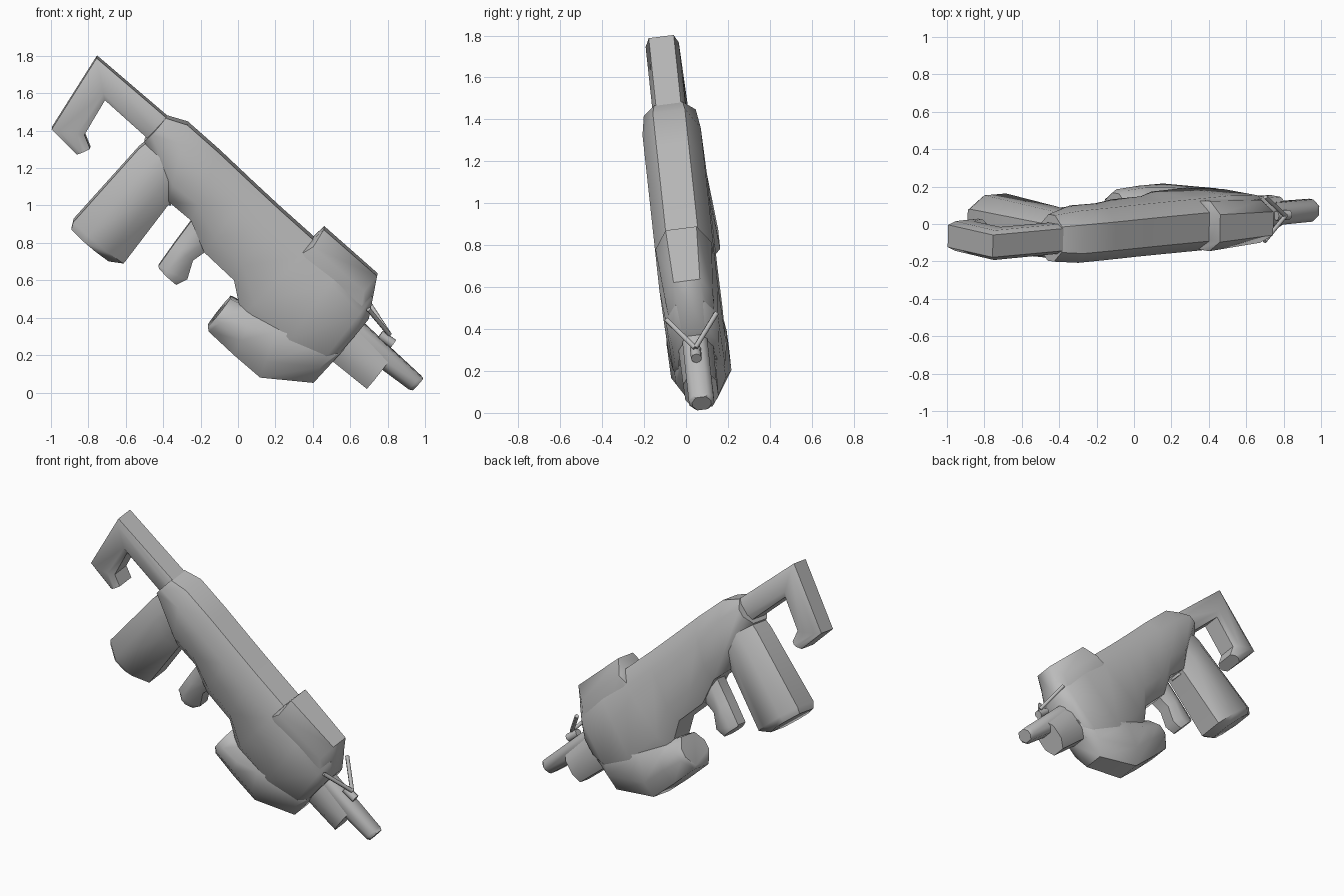
import bpy, bmesh, math
from mathutils import Vector

cube = bpy.data.objects.get("Cube")
if cube:
    bpy.data.objects.remove(cube, do_unlink=True)

grey = bpy.data.materials.new("plain grey")
grey.use_nodes = True
colour = (0.5, 0.5, 0.5, 1)
grey.diffuse_color = colour
grey.node_tree.nodes["Principled BSDF"].inputs["Base Color"].default_value = colour

# Every part is symmetric about one slightly tilted plane
NORMAL = Vector((0.02, 1, 0.13)).normalized()


def place(x, z, w=0.0):
    return Vector((x, 0.10 - 0.13 * z - 0.02 * x, z)) + NORMAL * w


def finish(name, bm, angle=50):
    bmesh.ops.recalc_face_normals(bm, faces=bm.faces)
    mesh = bpy.data.meshes.new(name)
    bm.to_mesh(mesh)
    bm.free()
    mesh.materials.append(grey)
    obj = bpy.data.objects.new(name, mesh)
    bpy.context.collection.objects.link(obj)
    bpy.ops.object.select_all(action='DESELECT')
    obj.select_set(True)
    bpy.context.view_layer.objects.active = obj
    bpy.ops.object.shade_smooth_by_angle(angle=math.radians(angle))
    return obj


def loft(name, stations, chamfer=0.08, flat=0.55):
    """Skin octagonal sections; a station is top x, z, bottom x, z, half width."""
    bm = bmesh.new()
    rings = []
    for ax, az, bx, bz, half in stations:
        c = min(0.35, chamfer / math.hypot(bx - ax, bz - az))
        side = [(0, flat), (c, 1), (1 - c, 1), (1, flat)]
        section = side + [(t, -w) for t, w in reversed(side)]
        rings.append([bm.verts.new(place(ax + (bx - ax) * t, az + (bz - az) * t, w * half))
                      for t, w in section])
    for r, s in zip(rings, rings[1:]):
        for i in range(8):
            j = (i + 1) % 8
            bm.faces.new((r[i], r[j], s[j], s[i]))
    bm.faces.new(rings[0])
    bm.faces.new(rings[-1])
    return finish(name, bm)


def rod(name, start, end, radius, sides=6):
    bm = bmesh.new()
    axis = end - start
    bmesh.ops.create_cone(bm, cap_ends=True, segments=sides, radius1=radius,
                          radius2=radius, depth=axis.length)
    turn = axis.to_track_quat('Z', 'Y').to_matrix()
    bmesh.ops.rotate(bm, verts=bm.verts, matrix=turn)
    bmesh.ops.translate(bm, verts=bm.verts, vec=(start + end) / 2)
    return finish(name, bm, 65)


# Main housing and its raised front block
loft("main_body", [
    (-0.385, 1.475, -0.50, 1.35, 0.125),
    (-0.27, 1.44, -0.37, 1.03, 0.14),
    (-0.10, 1.29, -0.25, 0.93, 0.14),
    (0.08, 1.12, -0.18, 0.76, 0.14),
    (0.22, 0.99, -0.02, 0.61, 0.14),
    (0.41, 0.82, 0.02, 0.42, 0.14),
    (0.56, 0.68, 0.22, 0.22, 0.14),
    (0.72, 0.52, 0.42, 0.14, 0.125),
    (0.70, 0.40, 0.50, 0.17, 0.11)], 0.10)
loft("front_block", [
    (0.405, 0.83, 0.20, 0.60, 0.13),
    (0.46, 0.88, 0.25, 0.56, 0.135),
    (0.745, 0.63, 0.46, 0.32, 0.115),
    (0.70, 0.40, 0.53, 0.21, 0.10)], 0.10)

# Large rear block and small grip
loft("rear_block", [
    (-0.36, 1.45, -0.20, 1.20, 0.11),
    (-0.53, 1.31, -0.38, 1.00, 0.13),
    (-0.88, 0.92, -0.61, 0.70, 0.15),
    (-0.89, 0.88, -0.69, 0.71, 0.13)], 0.10)
loft("rear_guard", [
    (-0.42, 1.07, -0.34, 1.13, 0.05),
    (-0.40, 1.03, -0.36, 1.00, 0.05)], 0.02)
loft("small_grip", [
    (-0.24, 0.96, -0.10, 0.84, 0.07),
    (-0.25, 0.92, -0.17, 0.76, 0.07),
    (-0.34, 0.80, -0.24, 0.71, 0.07),
    (-0.425, 0.68, -0.27, 0.61, 0.07),
    (-0.42, 0.665, -0.33, 0.58, 0.065)], 0.05)

# Lower housing with its forward pod
loft("lower_housing", [
    (-0.04, 0.51, -0.16, 0.36, 0.12),
    (0.01, 0.485, -0.155, 0.335, 0.135),
    (0.10, 0.46, -0.02, 0.21, 0.145),
    (0.24, 0.44, 0.12, 0.09, 0.145),
    (0.54, 0.38, 0.405, 0.06, 0.12),
    (0.62, 0.30, 0.51, 0.175, 0.09)], 0.10)

# Angled rear hook
loft("rear_hook", [
    (-0.34, 1.44, -0.42, 1.31, 0.08),
    (-0.755, 1.795, -0.71, 1.57, 0.08),
    (-0.995, 1.415, -0.82, 1.385, 0.08),
    (-0.86, 1.28, -0.79, 1.31, 0.08)], 0.04, 0.75)

# Nose and barrel
loft("nose", [
    (0.62, 0.39, 0.46, 0.21, 0.085),
    (0.82, 0.19, 0.69, 0.025, 0.08)], 0.06)
loft("barrel", [
    (0.64, 0.40, 0.55, 0.29, 0.06),
    (0.975, 0.09, 0.915, 0.02, 0.06),
    (0.99, 0.075, 0.935, 0.015, 0.045)], 0.03)

# Sight with two splayed struts
for label, side in (("right", -1), ("left", 1)):
    rod(label + "_sight_strut", place(0.70, 0.46, side * 0.12), place(0.81, 0.31, 0), 0.013)
rod("sight_post", place(0.76, 0.31), place(0.83, 0.26), 0.026, 8)
